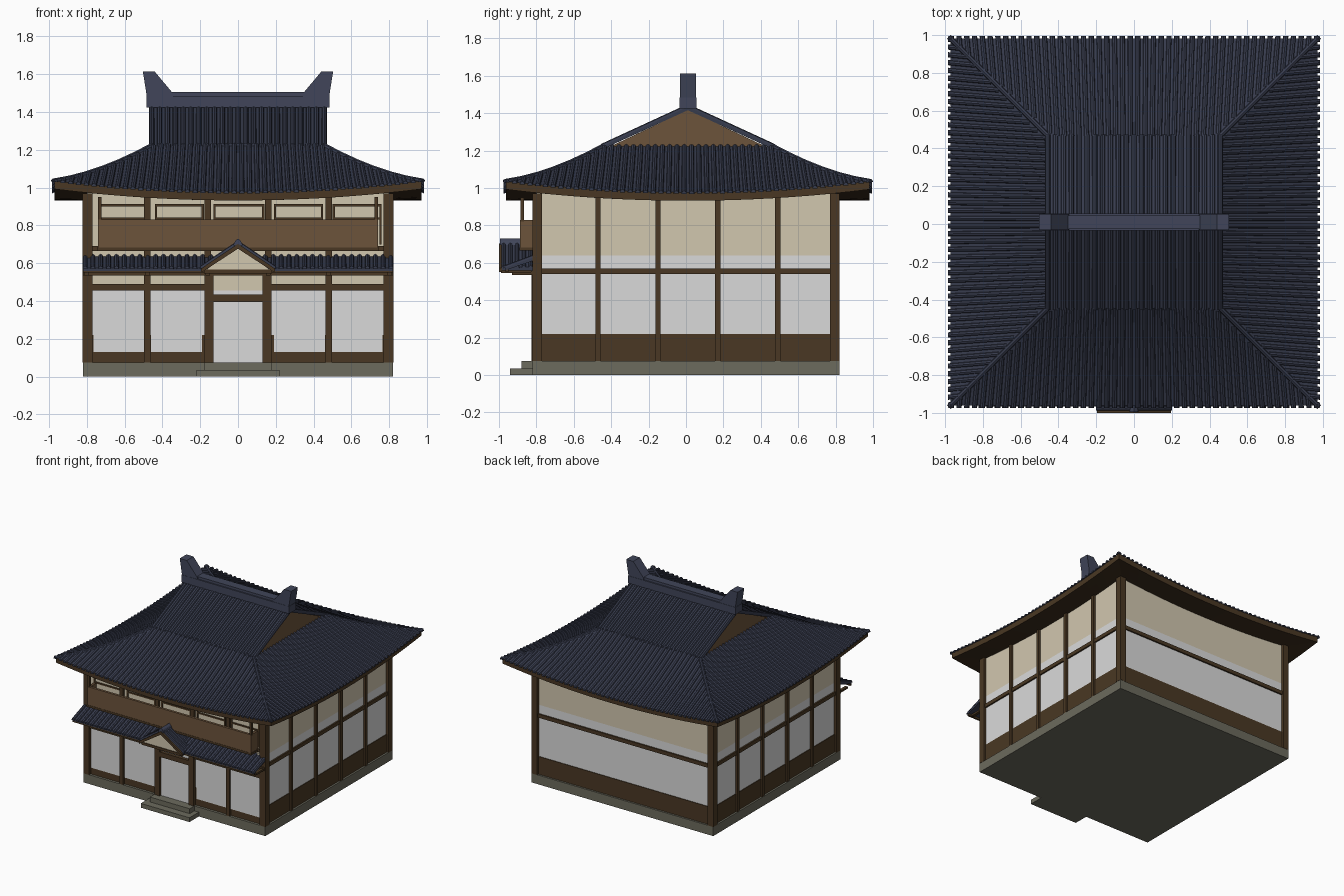
import bpy, bmesh, math
from mathutils import Vector, Matrix

if "Cube" in bpy.data.objects:
    bpy.data.objects.remove(bpy.data.objects["Cube"])


def material(name, rgb):
    m = bpy.data.materials.new(name)
    m.diffuse_color = (*rgb, 1)
    m.use_nodes = True
    m.node_tree.nodes["Principled BSDF"].inputs["Base Color"].default_value = m.diffuse_color
    return m


TILE = material("roof_tile", (.037, .043, .072))
RIDGE = material("ridge_tile", (.052, .06, .1))
WOOD = material("dark_wood", (.067, .039, .017))
PANEL = material("brown_panel", (.15, .087, .044))
CREAM = material("cream_plaster", (.64, .57, .43))
WHITE = material("white_paper", (.7, .7, .7))
STONE = material("stone", (.15, .145, .11))
SOFFIT = material("soffit_wood", (.045, .026, .012))
CY = .01  # roof centre in y


def finish(bm, name, *mats, fix=True):
    if fix:
        bmesh.ops.recalc_face_normals(bm, faces=bm.faces[:])
    me = bpy.data.meshes.new(name)
    bm.to_mesh(me)
    bm.free()
    for m in mats:
        me.materials.append(m)
    ob = bpy.data.objects.new(name, me)
    bpy.context.collection.objects.link(ob)
    return ob


def boxes(name, mat, *items):
    """Each item is (x0, x1, y0, y1, z0, z1)."""
    bm = bmesh.new()
    for x0, x1, y0, y1, z0, z1 in items:
        mtx = Matrix.Translation(((x0 + x1) / 2, (y0 + y1) / 2, (z0 + z1) / 2)) @ \
            Matrix.Diagonal((x1 - x0, y1 - y0, z1 - z0, 1))
        bmesh.ops.create_cube(bm, size=1, matrix=mtx)
    return finish(bm, name, mat)


def prism(name, mat, pts, axis, a, b):
    """Extrude a profile along x (points are y, z) or y (points are x, z)."""
    bm = bmesh.new()
    put = (lambda p, c: (c, p[0], p[1])) if axis == 'x' else (lambda p, c: (p[0], c, p[1]))
    f = bm.faces.new([bm.verts.new(put(p, a)) for p in pts])
    ext = bmesh.ops.extrude_face_region(bm, geom=[f])['geom']
    off = Vector((b - a, 0, 0)) if axis == 'x' else Vector((0, b - a, 0))
    bmesh.ops.translate(bm, vec=off, verts=[g for g in ext if isinstance(g, bmesh.types.BMVert)])
    return finish(bm, name, mat)


def rib(bm, path, side, r=.014):
    """Half-round tile row swept along a path."""
    rings = []
    for p in path:
        rings.append([bm.verts.new(Vector(p) + Vector(side) * r * math.cos(a * math.pi / 4)
                                   + Vector((0, 0, r * 1.15 * math.sin(a * math.pi / 4) - .003)))
                      for a in range(5)])
    for A, B in zip(rings, rings[1:]):
        for i in range(4):
            bm.faces.new((A[i], A[i + 1], B[i + 1], B[i]))
    bm.faces.new(rings[0])
    bm.faces.new(rings[-1][::-1])


# stone base and steps
boxes("stone_base", STONE, (-.82, .82, -.82, .82, 0, .075))
boxes("entrance_steps", STONE, (-.22, .22, -.94, -.81, 0, .035), (-.18, .18, -.88, -.81, .035, .075))

# wall bands
boxes("wall_base_band", WOOD, (-.805, .805, -.8, .805, .075, .22))
boxes("wall_white_band", WHITE, (-.8, .8, -.8, .8, .22, .64))
boxes("wall_cream_band", CREAM, (-.8, .8, -.8, .8, .64, .99))

# posts and rails
c = .77
boxes("corner_posts", WOOD, *[(min(sx * c, sx * .822), max(sx * c, sx * .822),
                               min(sy * c, sy * .822), max(sy * c, sy * .822), .075, .97)
                              for sx in (-1, 1) for sy in (-1, 1)])
boxes("side_posts", WOOD, *[(s * .808 - .01, s * .808 + .01, CY + y - .014, CY + y + .014, .075, .96)
                            for s in (-1, 1) for y in (-.48, -.16, .16, .48)])
boxes("middle_rails", WOOD, (-.812, -.79, -.8, .8, .54, .57), (.79, .812, -.8, .8, .54, .57),
      (-.8, .8, .79, .812, .54, .57))
boxes("front_posts", WOOD, *[(x - .016, x + .016, -.82, -.795, .075, .97) for x in (-.48, -.16, .16, .48)])

# front wall: papered bays, plaster strip and beams
boxes("front_paper_bays", WHITE, *[(a, a + .27, -.806, -.799, .13, .455)
                                   for a in (-.765, -.46, .19, .495)])
boxes("front_plaster_strip", CREAM, (-.78, .78, -.805, -.799, .455, .65))
boxes("front_beams", WOOD, (-.78, -.16, -.815, -.795, .455, .49), (.16, .78, -.815, -.795, .455, .49),
      (-.82, .82, -.83, -.795, .535, .56), (-.8, .8, -.812, -.795, .665, .69))
boxes("door_frame", WOOD, (-.175, -.13, -.825, -.795, .075, .54), (.13, .175, -.825, -.795, .075, .54),
      (-.13, .13, -.825, -.795, .395, .435))
boxes("front_door", WHITE, (-.13, .13, -.81, -.801, .075, .395))

# upper windows on the front
frames = []
for x0 in (-.74, -.44, -.13, .19, .5):
    x1 = x0 + (.26 if abs(x0) > .15 else .27)
    frames += [(x0, x1, -.808, -.798, .9, .912), (x0, x1, -.808, -.798, .83, .842),
               (x0, x0 + .012, -.808, -.798, .7, .91), (x1 - .012, x1, -.808, -.798, .7, .91)]
boxes("upper_window_frames", WOOD, *frames)

# balcony
boxes("balcony_panel", PANEL, (-.74, .74, -.888, -.868, .68, .83), (-.74, -.72, -.868, -.8, .68, .83),
      (.72, .74, -.868, -.8, .68, .83))
boxes("balcony_floor", WOOD, (-.745, .745, -.89, -.8, .665, .682))
boxes("balcony_posts", WOOD, *[(s * .732 - .009, s * .732 + .009, -.884, -.866, .82, .95) for s in (-1, 1)])

# pent roof over the ground floor
prism("pent_roof_deck", TILE, [(-.965, .575), (-.8, .637), (-.8, .617), (-.965, .56)], 'x', -.82, .82)
bm = bmesh.new()
for i in range(40):
    x = (i - 19.5) * .0415
    rib(bm, [(x, -.975, .573), (x, -.8, .638)], (1, 0, 0), .013)
finish(bm, "pent_roof_tiles", TILE)
boxes("pent_roof_fascia", WOOD, (-.82, .82, -.965, -.95, .55, .567))
boxes("pent_roof_brackets", WOOD, *[(x - .012, x + .012, -.93, -.8, .535, .55)
                                    for x in (-.8, -.48, -.16, .16, .48, .8)])


# porch gable
def chevron(w, z0, z1, t):
    return [(-w, z0), (0, z1), (w, z0), (w, z0 - t), (0, z1 - t * 1.2), (-w, z0 - t)]


prism("porch_roof_deck", TILE, chevron(.195, .578, .71, .018), 'y', -.985, -.81)
prism("porch_bargeboard", WOOD, chevron(.195, .572, .703, .022), 'y', -1, -.983)
prism("porch_gable_panel", CREAM, [(-.17, .565), (.17, .565), (0, .685)], 'y', -.985, -.975)
boxes("porch_beam", WOOD, (-.18, .18, -.99, -.8, .545, .566))
prism("porch_ridge", RIDGE, [(-.025, .695), (-.015, .718), (0, .73), (.015, .718), (.025, .695)], 'y', -.995, -.81)
bm = bmesh.new()
for s in (-1, 1):
    for i in range(5):
        y = -.975 + i * .036
        rib(bm, [(s * .2, y, .575), (0, y, .71)], (0, 1, 0), .012)
finish(bm, "porch_roof_tiles", TILE)


# main hipped skirt roof with raised corners
def roof_z(d, m):
    t = (d - .46) / .525
    return 1.222 - .25 * (t + .2 * t * (1 - t)) + .062 * (m / .985) ** 2 * t


def soffit_z(m):
    return .932 + .062 * (m / .985) ** 2


def tile_pt(u, v):
    d = .46 + .512 * v
    return (u * d, -d, roof_z(d, u * d))


def fascia_pt(u, v):
    d, m = .972, u * .972
    return (m, -d, roof_z(d, m) * (1 - v) + soffit_z(m) * v)


def soffit_pt(u, v):
    d = .76 + .212 * v
    return (u * d, -d, soffit_z(u * d))


turns = [Matrix.Translation((0, CY, 0)) @ Matrix.Rotation(k * math.pi / 2, 4, 'Z') for k in range(4)]


def skirt(name, mat, fn, nv, flip=False, nu=20):
    bm = bmesh.new()
    for T in turns:
        g = [[bm.verts.new(T @ Vector(fn(2 * i / nu - 1, j / nv))) for j in range(nv + 1)]
             for i in range(nu + 1)]
        for i in range(nu):
            for j in range(nv):
                q = (g[i][j], g[i][j + 1], g[i + 1][j + 1], g[i + 1][j])
                bm.faces.new(q[::-1] if flip else q)
    bmesh.ops.remove_doubles(bm, verts=bm.verts[:], dist=1e-4)
    finish(bm, name, mat, fix=False)


skirt("skirt_roof_deck", TILE, tile_pt, 6)
skirt("eave_fascia", WOOD, fascia_pt, 1)
skirt("eave_soffit", SOFFIT, soffit_pt, 3, True)

# tile rows on the skirt, fanning slightly, cut short at the hips
bm = bmesh.new()
for T in turns:
    side = T.to_3x3() @ Vector((1, 0, 0))
    for i in range(48):
        x = (i - 23.5) * .0412
        path = []
        for j in range(7):
            d0 = max(.455, min(.98, abs(x) - .004))
            d = .985 + (d0 - .985) * j / 6
            m = x * (.94 + .06 * (d - .46) / .525)
            path.append(T @ Vector((m, -d, roof_z(d, m))))
        rib(bm, path, side)
    hip = [T @ Vector((d, -d, roof_z(d, d))) for d in [.46 + .52 * j / 6 for j in range(7)]]
    rib(bm, hip, (T.to_3x3() @ Vector((1, 1, 0))).normalized(), .014)
finish(bm, "skirt_roof_tiles", TILE)

# upper gabled roof
prism("upper_roof_deck", TILE, [(y + CY, z) for y, z in chevron(.46, 1.222, 1.435, .016)], 'x', -.47, .47)
bm = bmesh.new()
for s in (-1, 1):
    for i in range(23):
        x = (i - 11) * .0415
        rib(bm, [(x, CY + s * .465, 1.222), (x, CY, 1.436)], (1, 0, 0))
finish(bm, "upper_roof_tiles", TILE)
for s, nm in ((-1, "left"), (1, "right")):
    prism(nm + "_gable_wall", PANEL, [(CY - .43, 1.215), (CY + .43, 1.215), (CY, 1.418)],
          'x', s * .44, s * .462)

# ridge and its upswept ends
boxes("main_ridge", RIDGE, (-.485, .485, CY - .045, CY + .045, 1.425, 1.485),
      (-.475, .475, CY - .036, CY + .036, 1.485, 1.505))
for s, nm in ((-1, "left"), (1, "right")):
    prism(nm + "_ridge_end", RIDGE, [(s * .345, 1.5), (s * .44, 1.613), (s * .503, 1.613), (s * .482, 1.48),
                                     (s * .345, 1.48)], 'y', CY - .043, CY + .043)
